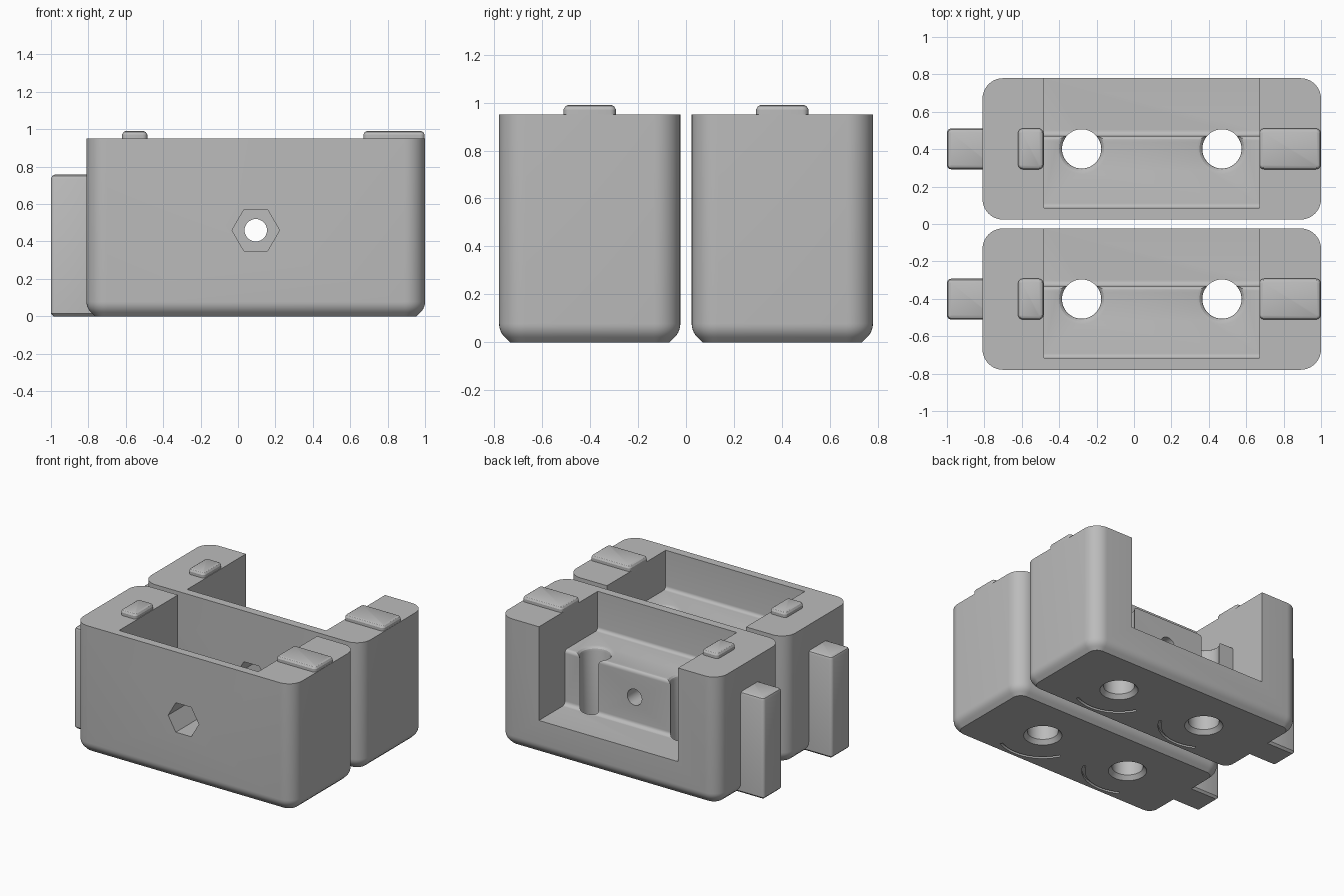
import bpy, bmesh, math

if "Cube" in bpy.data.objects:
    bpy.data.objects.remove(bpy.data.objects["Cube"])

grey = bpy.data.materials.new("plain_grey")
grey.diffuse_color = (0.5, 0.5, 0.5, 1)
grey.use_nodes = True
grey.node_tree.nodes["Principled BSDF"].inputs["Base Color"].default_value = grey.diffuse_color


def finish(name, bm, mat=True):
    bmesh.ops.recalc_face_normals(bm, faces=bm.faces[:])
    me = bpy.data.meshes.new(name)
    bm.to_mesh(me)
    bm.free()
    ob = bpy.data.objects.new(name, me)
    bpy.context.collection.objects.link(ob)
    if mat:
        me.materials.append(grey)
    return ob


def skin(bm, rings):
    """Close a stack of equal point rings into a solid."""
    rows = [[bm.verts.new(p) for p in ring] for ring in rings]
    n = len(rows[0])
    for a, b in zip(rows, rows[1:]):
        for i in range(n):
            j = (i + 1) % n
            bm.faces.new((a[i], a[j], b[j], b[i]))
    bm.faces.new(rows[0][::-1])
    bm.faces.new(rows[-1])


def rounded_block(name, x0, x1, y0, y1, r, levels, seg=8):
    """Rounded rectangle stacked through (inset, z) levels."""
    rings = []
    for inset, z in levels:
        rr = max(r - inset, 0.004)
        ring = []
        for k, (cx, cy) in enumerate([(x1, y1), (x0, y1), (x0, y0), (x1, y0)]):
            sx, sy = (1, -1, -1, 1)[k], (1, 1, -1, -1)[k]
            px, py = cx - sx * (inset + rr), cy - sy * (inset + rr)
            for i in range(seg + 1):
                a = math.pi / 2 * (k + i / seg)
                ring.append((px + rr * math.cos(a), py + rr * math.sin(a), z))
        rings.append(ring)
    bm = bmesh.new()
    skin(bm, rings)
    return finish(name, bm)


def turned(name, profile, cx, cy, n=48):
    """Vertical revolved cutter from (radius, z) points."""
    bm = bmesh.new()
    skin(bm, [[(cx + r * math.cos(2 * math.pi * i / n),
                cy + r * math.sin(2 * math.pi * i / n), z) for i in range(n)]
              for r, z in profile])
    return finish(name, bm, False)


def bore(name, n, r, y0, y1, x, z):
    """Horizontal prism cutter along y."""
    bm = bmesh.new()
    skin(bm, [[(x + r * math.cos(2 * math.pi * i / n), y,
                z + r * math.sin(2 * math.pi * i / n)) for i in range(n)]
              for y in (y0, y1)])
    return finish(name, bm, False)


def arc(cy, cz, r, a0, a1, n=6):
    return [(cy + r * math.cos(math.radians(a0 + (a1 - a0) * i / n)),
             cz + r * math.sin(math.radians(a0 + (a1 - a0) * i / n)))
            for i in range(n + 1)]


def cavity(c):
    """Stepped hollow, open to the top and the back."""
    pts = [(-0.316, 1.2)] + arc(-0.291, 0.685, 0.025, 180, 270)
    pts += arc(0.045, 0.635, 0.025, 90, 0)
    pts += arc(0.1, 0.28, 0.03, 180, 270) + [(0.6, 0.25), (0.6, 1.2)]
    bm = bmesh.new()
    skin(bm, [[(x, c + y, z) for y, z in pts] for x in (-0.48, 0.67)])
    return finish("cavity_cutter", bm, False)


def groove(cx, cy, mid):
    """Shallow curved slot in the underside."""
    n, bm = 20, bmesh.new()
    rings = []
    for i in range(n + 1):
        a = math.radians(mid - 46 + 92 * i / n)
        rings.append([(cx + r * math.cos(a), cy + r * math.sin(a), z)
                      for r, z in ((0.29, -0.05), (0.31, -0.05), (0.31, 0.02), (0.29, 0.02))])
    skin(bm, rings)
    return finish("groove_cutter", bm, False)


def cut(ob, cutter):
    m = ob.modifiers.new("cut", 'BOOLEAN')
    m.operation, m.solver, m.object = 'DIFFERENCE', 'EXACT', cutter
    bpy.context.view_layer.objects.active = ob
    bpy.ops.object.modifier_apply(modifier=m.name)
    bpy.data.objects.remove(cutter)


def smooth(ob):
    bpy.ops.object.select_all(action='DESELECT')
    ob.select_set(True)
    bpy.context.view_layer.objects.active = ob
    bpy.ops.object.shade_smooth_by_angle(angle=math.radians(30))


# lower edge: short 45 degree chamfer blending into a fillet
foot = [(0.045, 0)] + [(0.08 * (1 - math.cos(t)), 0.078 - 0.08 * math.sin(t))
                       for t in (math.radians(45 - 9 * i) for i in range(6))]
# vertical screw hole: countersunk below, eased at the ledge
hole = [(0.14, -0.02), (0.13, 0.0), (0.105, 0.03), (0.105, 0.63),
        (0.109, 0.645), (0.12, 0.656), (0.135, 0.66), (0.135, 1.0)]
tab = [(0, 0.93), (0, 0.972), (0.008, 0.985), (0.018, 0.99)]
bar = [(0.015, 0), (0, 0.015), (0, 0.735), (0.006, 0.75), (0.02, 0.757)]

for side, c in (("front", -0.4015), ("back", 0.4015)):
    # housing with its openings
    body = rounded_block(side + "_housing", -0.81, 1.0, c - 0.378, c + 0.378,
                         0.11, foot + [(0, 0.95)], 10)
    cut(body, cavity(c))
    for x, mid in ((-0.28, -73), (0.47, -107)):
        cut(body, turned("hole_cutter", hole, x, c))
        cut(body, groove(x, c, mid))
    cut(body, bore("bolt_cutter", 32, 0.06, c - 0.5, c + 0.2, 0.095, 0.46))
    cut(body, bore("nut_cutter", 6, 0.127, c - 0.5, c - 0.12, 0.095, 0.46))
    smooth(body)
    # side key and top tabs
    y0, y1 = c - 0.109, c + 0.109
    smooth(rounded_block(side + "_side_key", -1.0, -0.74, y0, y1, 0.022, bar, 4))
    smooth(rounded_block(side + "_small_tab", -0.62, -0.485, y0, y1, 0.025, tab, 4))
    smooth(rounded_block(side + "_large_tab", 0.67, 0.998, y0, y1, 0.025, tab, 4))
